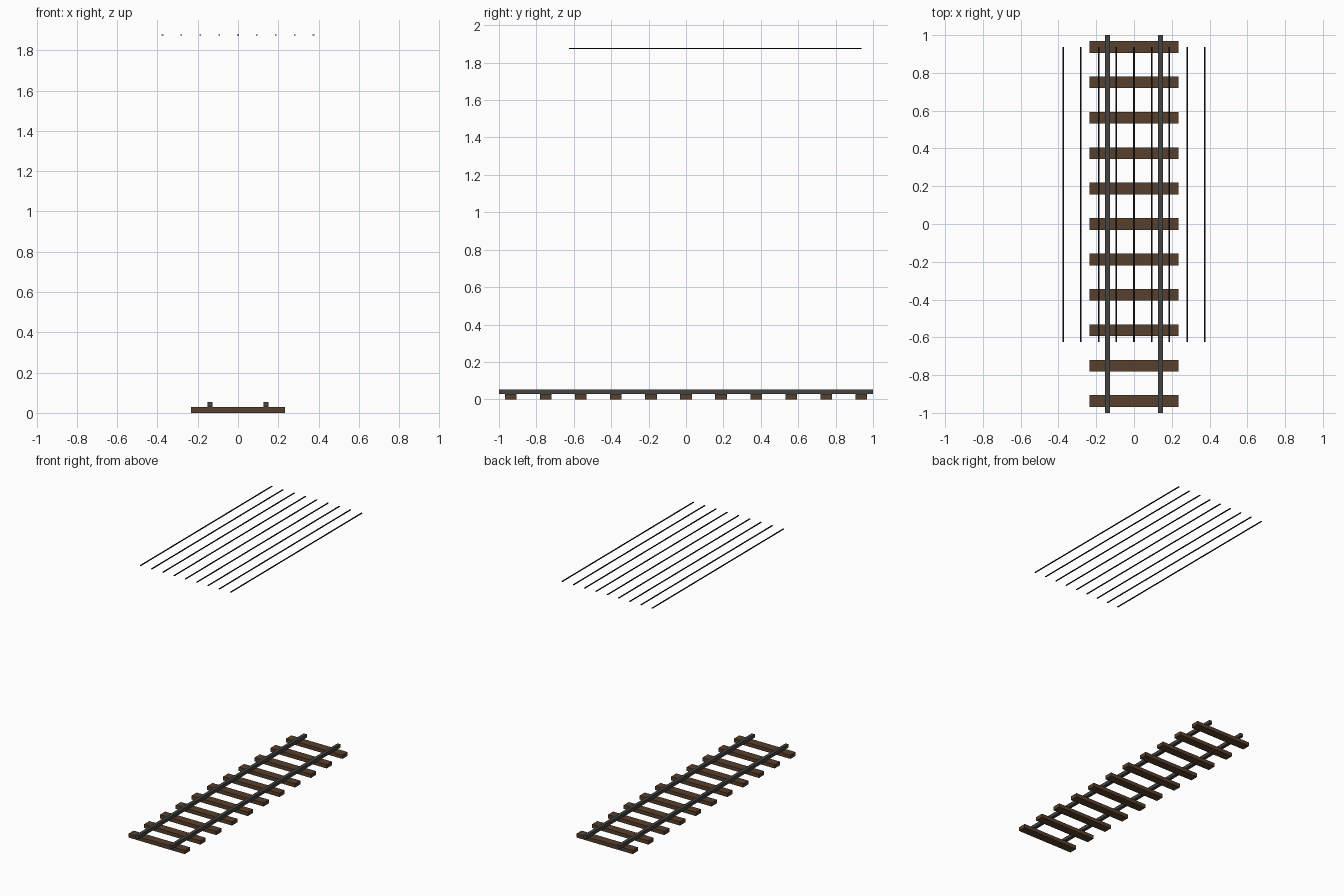
import bpy

if "Cube" in bpy.data.objects:
    bpy.data.objects.remove(bpy.data.objects["Cube"], do_unlink=True)


def material(name, colour):
    m = bpy.data.materials.new(name)
    m.use_nodes = True
    m.diffuse_color = (*colour, 1)
    for node in m.node_tree.nodes:
        if node.type == "BSDF_PRINCIPLED":
            node.inputs["Base Color"].default_value = (*colour, 1)
    return m


def box(name, centre, size, mat):
    bpy.ops.mesh.primitive_cube_add(size=1, location=centre)
    ob = bpy.context.object
    ob.name = name
    ob.scale = size
    bpy.ops.object.transform_apply(location=False, rotation=False, scale=True)
    ob.data.materials.append(mat)
    return ob


wood = material("dark_brown_wood", (0.095, 0.05, 0.025))
steel = material("dark_grey_steel", (0.056, 0.056, 0.054))
black = material("black_wire", (0.006, 0.006, 0.006))

# Wooden sleepers, evenly spaced along the track
SLEEPER_H = 0.028
PITCH = 0.1875
for i in range(11):
    box(f"sleeper_{i + 1}", (0, (i - 5) * PITCH, SLEEPER_H / 2),
        (0.469, 0.0625, SLEEPER_H), wood)

# Two steel rails resting on the sleepers
RAIL = 0.025
for side, name in ((-1, "right_rail"), (1, "left_rail")):
    box(name, (side * 0.14, 0, SLEEPER_H + RAIL / 2), (RAIL, 2, RAIL), steel)

# Overhead wires
for i in range(9):
    box(f"overhead_wire_{i + 1}", ((i - 4) * PITCH / 2, 0.156, 1.876),
        (0.008, 1.5625, 0.005), black)
